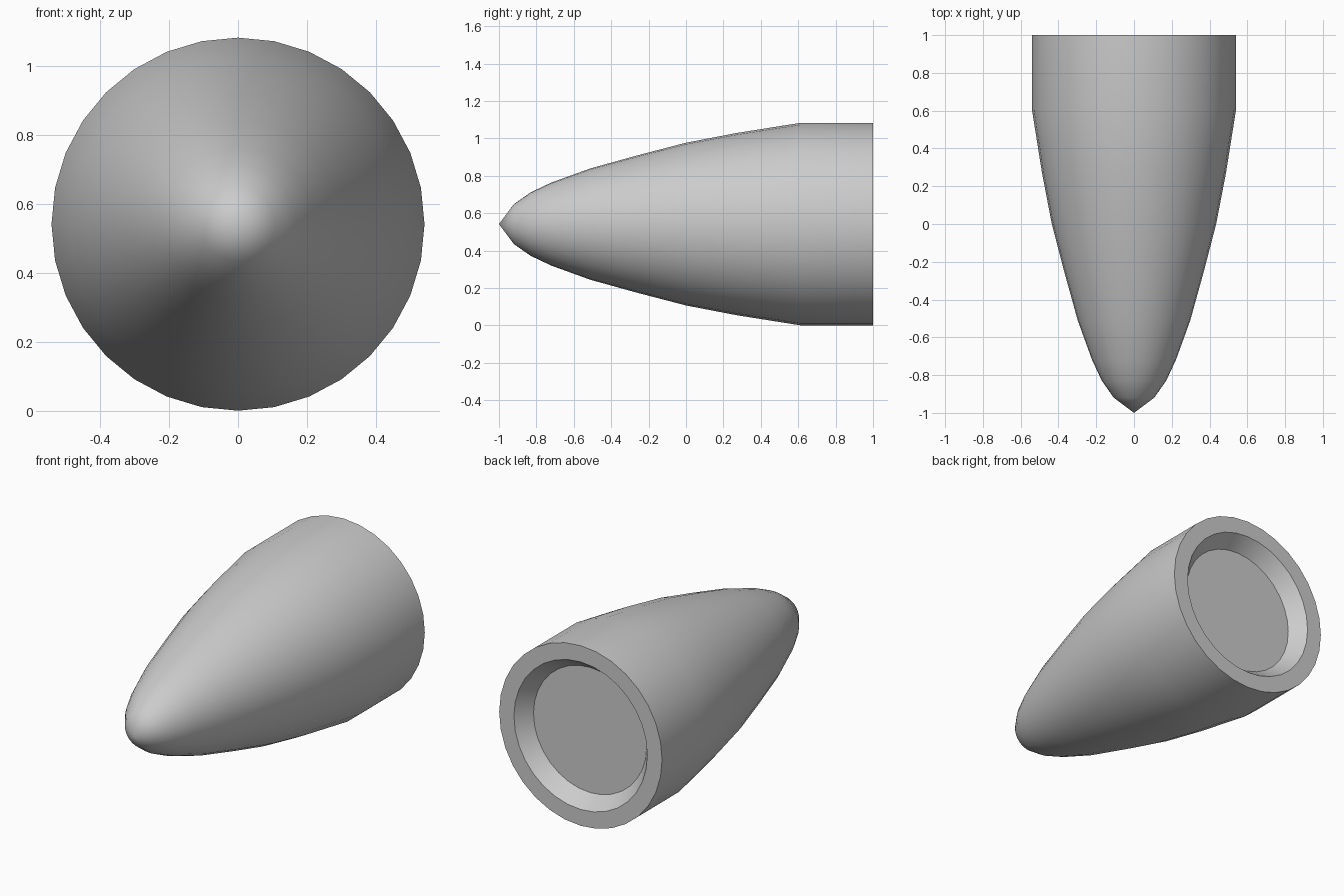
import bpy, bmesh
from math import sin, cos, tau, radians

if "Cube" in bpy.data.objects:
    bpy.data.objects.remove(bpy.data.objects["Cube"])

SIDES = 32
CENTRE_Z = 0.542

# Lathe profile (y, radius): nose tip, curved body, straight base, rim, tapered recess
PROFILE = [(-0.92, 0.107), (-0.83, 0.17), (-0.72, 0.222), (-0.51, 0.298),
           (-0.25, 0.37), (0.0, 0.435), (0.27, 0.487), (0.61, 0.541),
           (1.0, 0.541), (1.0, 0.443), (0.91, 0.376)]

bm = bmesh.new()


def ring(y, r):
    return [bm.verts.new((r * sin(tau * i / SIDES), y, CENTRE_Z + r * cos(tau * i / SIDES)))
            for i in range(SIDES)]


rings = [ring(y, r) for y, r in PROFILE]
tip = bm.verts.new((0, -1, CENTRE_Z))

# Nose fan, body walls and recess floor
for i in range(SIDES):
    j = (i + 1) % SIDES
    bm.faces.new((tip, rings[0][i], rings[0][j]))
    for a, b in zip(rings, rings[1:]):
        bm.faces.new((a[i], b[i], b[j], a[j]))
bm.faces.new(rings[-1])
bmesh.ops.recalc_face_normals(bm, faces=bm.faces)

mesh = bpy.data.meshes.new("nose_cone")
bm.to_mesh(mesh)
bm.free()
cone = bpy.data.objects.new("nose_cone", mesh)
bpy.context.collection.objects.link(cone)

# Smooth body with crisp rim and recess edges
bpy.context.view_layer.objects.active = cone
cone.select_set(True)
bpy.ops.object.shade_smooth_by_angle(angle=radians(30))
